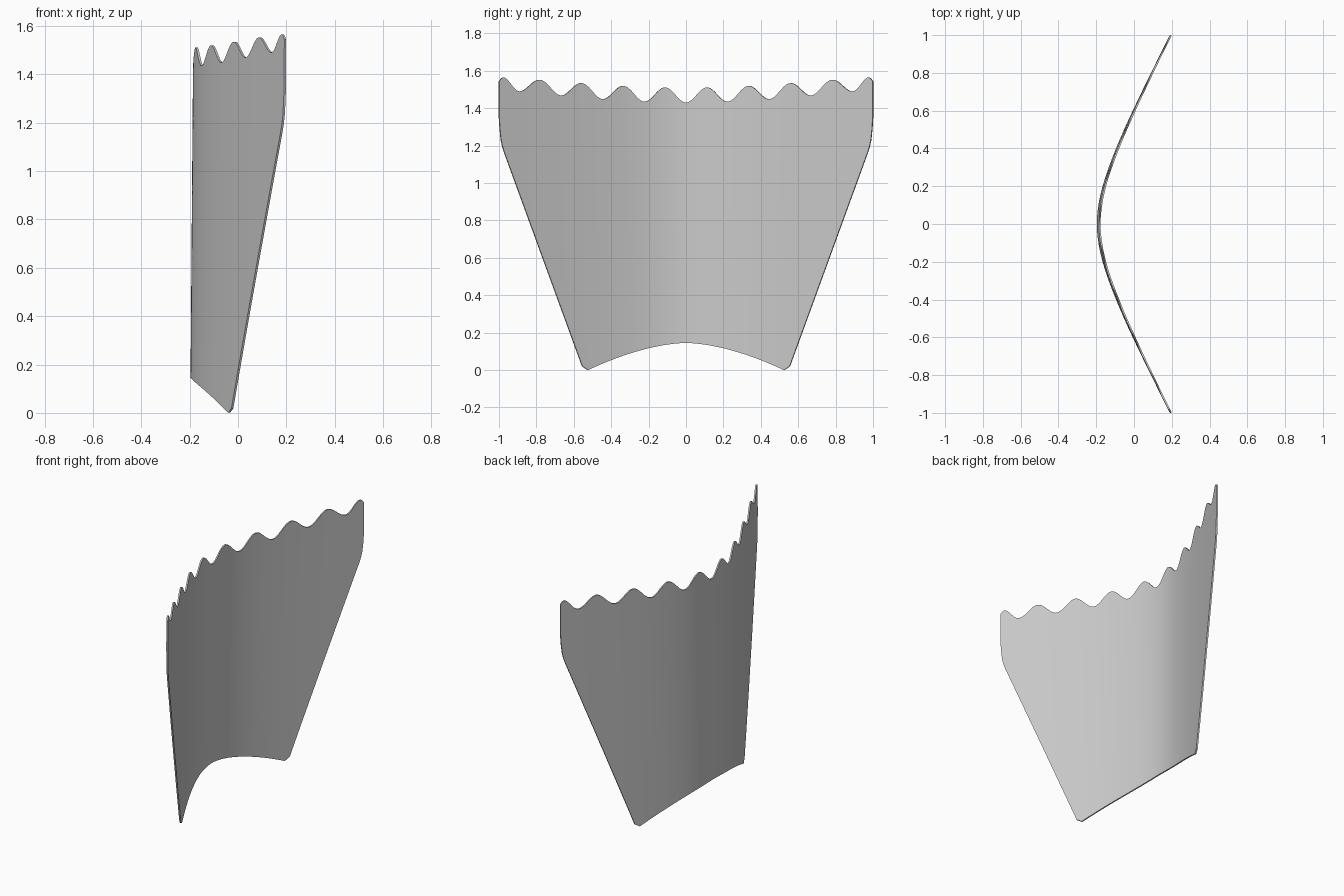
import bpy, bmesh, math

if "Cube" in bpy.data.objects:
    bpy.data.objects.remove(bpy.data.objects["Cube"])

COLS, ROWS, THICK = 200, 48, 0.009
EDGE = [(0.0, 0.548), (0.02, 0.555), (1.18, 0.978), (1.22, 0.988),
        (1.28, 0.995), (1.36, 1.0), (1.7, 1.0)]


def half_width(z):
    for (z0, w0), (z1, w1) in zip(EDGE, EDGE[1:]):
        if z <= z1:
            return w0 + (w1 - w0) * (z - z0) / (z1 - z0)
    return 1.0


# scalloped top rim
def top_z(u):
    y = abs(u)
    p = y if y < 0.894 else 0.894 + (y - 0.894) * 1.3
    amp = 0.04 - 0.006 * y * y
    z = 1.47 + 0.093 * y * y - 0.03 * y ** 4 - amp * math.cos(2 * math.pi * p / 0.2235)
    if y > 0.97:
        z -= 0.015 * ((y - 0.97) / 0.03) ** 2
    return z


# arched bottom rim with small chamfered tips
def bottom_at(y):
    if y < 0.525:
        return 0.145 * (1 - (y / 0.525) ** 1.7)
    return 0.02 * min(1, (y - 0.525) / 0.03)


def bottom_z(u):
    z = 0.05
    for _ in range(40):
        z = bottom_at(abs(u) * half_width(z))
    return z


# hyperbolic bend, a little rounder towards the top
def bend(y, z):
    a = 0.162 + 0.012 * z / 1.5
    return math.sqrt(a * a + (0.522 * y) ** 2) - 0.355


bm = bmesh.new()
grid = []
for i in range(COLS + 1):
    u = 2 * i / COLS - 1
    zb, zt = bottom_z(u), top_z(u)
    col = []
    for j in range(ROWS + 1):
        z = zb + (zt - zb) * j / ROWS
        y = u * half_width(z)
        col.append(bm.verts.new((bend(y, z), y, z)))
    grid.append(col)
for a, b in zip(grid, grid[1:]):
    for j in range(ROWS):
        bm.faces.new((a[j], b[j], b[j + 1], a[j + 1]))
mesh = bpy.data.meshes.new("curved_panel")
bm.to_mesh(mesh)
bm.free()
panel = bpy.data.objects.new("curved_panel", mesh)
bpy.context.collection.objects.link(panel)

# thin sheet thickness
mod = panel.modifiers.new("thickness", 'SOLIDIFY')
mod.thickness = THICK
mod.offset = 0
bpy.context.view_layer.objects.active = panel
panel.select_set(True)
bpy.ops.object.modifier_apply(modifier=mod.name)
bpy.ops.object.shade_smooth_by_angle(angle=math.radians(35))
